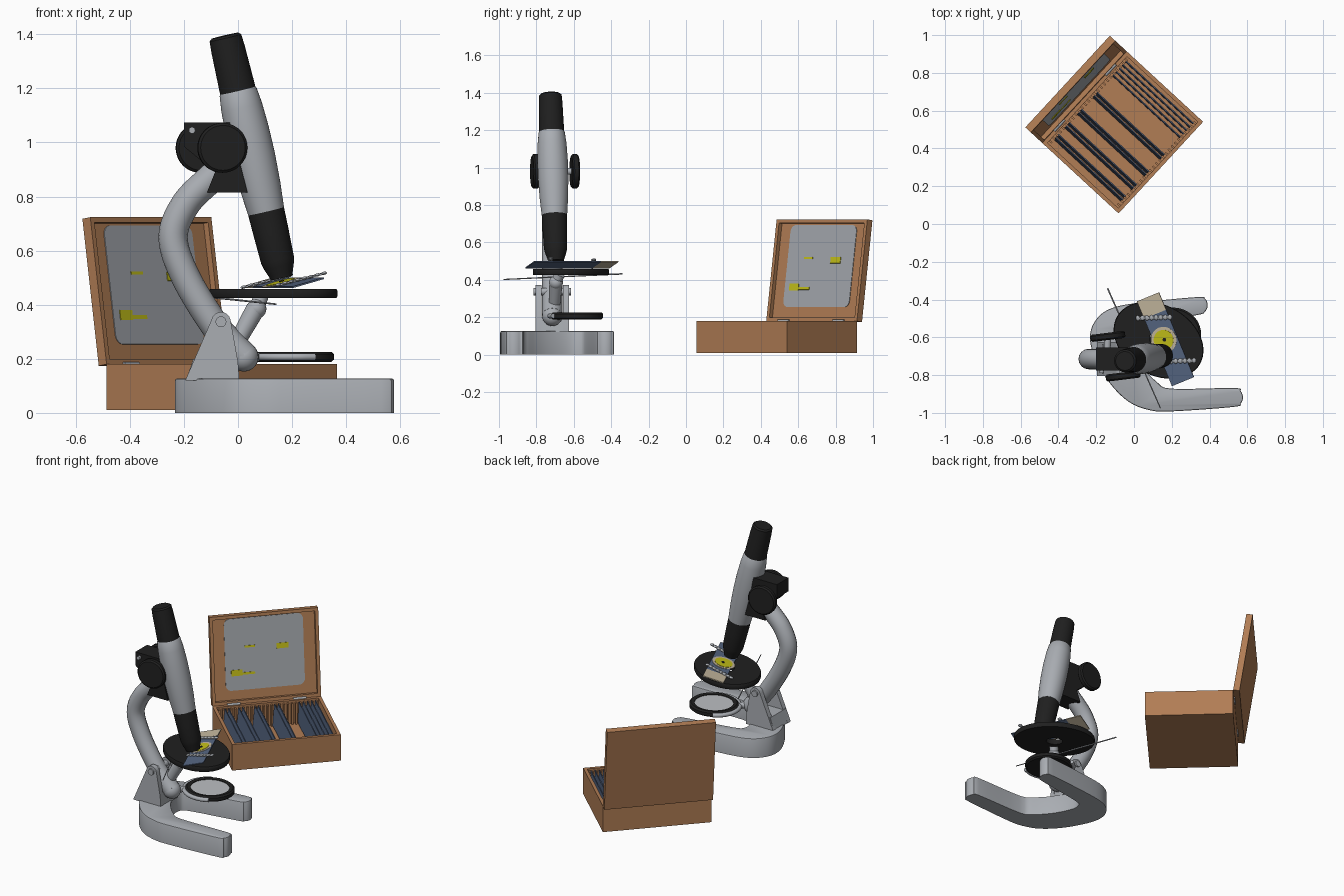
import bpy, bmesh, math
from mathutils import Matrix, Vector

if "Cube" in bpy.data.objects:
    bpy.data.objects.remove(bpy.data.objects["Cube"])
T = Matrix.Translation
def R(deg, ax): return Matrix.Rotation(math.radians(deg), 4, ax)
I = Matrix.Identity(4)

def mat(name, r, g, b):
    m = bpy.data.materials.new(name)
    m.diffuse_color = (r, g, b, 1)
    m.use_nodes = True
    m.node_tree.nodes["Principled BSDF"].inputs["Base Color"].default_value = m.diffuse_color
    return m
METAL = mat("grey_metal", .40, .42, .45)
BLACK = mat("black", .014, .014, .014)
WOOD = mat("wood", .44, .205, .09)
PAPER = mat("grey_paper", .37, .39, .42)
YELLOW = mat("yellow", .55, .52, .01)
GLASS = mat("blue_glass", .09, .13, .22)
TAN = mat("tan_label", .55, .47, .34)
MIRROR = mat("mirror_grey", .50, .52, .54)

def finish(name, bm, m, smooth=True):
    bmesh.ops.recalc_face_normals(bm, faces=bm.faces[:])
    me = bpy.data.meshes.new(name)
    bm.to_mesh(me)
    bm.free()
    me.materials.append(m)
    o = bpy.data.objects.new(name, me)
    bpy.context.collection.objects.link(o)
    if smooth:
        shade(o)
    return o

def shade(o):
    bpy.ops.object.select_all(action='DESELECT')
    o.select_set(True)
    bpy.context.view_layer.objects.active = o
    bpy.ops.object.shade_smooth_by_angle(angle=math.radians(38))

def boxes(name, lst, m, M=I):
    """lst of (x0,x1,y0,y1,z0,z1[,local matrix])"""
    bm = bmesh.new()
    for b in lst:
        L = b[6] if len(b) > 6 else I
        S = Matrix.Diagonal((b[1]-b[0], b[3]-b[2], b[5]-b[4], 1))
        C = T(((b[0]+b[1])/2, (b[2]+b[3])/2, (b[4]+b[5])/2))
        bmesh.ops.create_cube(bm, size=1, matrix=M @ L @ C @ S)
    return finish(name, bm, m, False)

def lathe(name, prof, m, M=I, n=40, closed=False):
    """revolve (r,z) profile round local z"""
    bm = bmesh.new()
    rings = [[bm.verts.new(M @ Vector((r*math.cos(2*math.pi*i/n), r*math.sin(2*math.pi*i/n), z)))
              for i in range(n)] for r, z in prof]
    pairs = list(zip(rings, rings[1:])) + ([(rings[-1], rings[0])] if closed else [])
    for a, b in pairs:
        for i in range(n):
            bm.faces.new((a[i], a[(i+1) % n], b[(i+1) % n], b[i]))
    if not closed:
        bm.faces.new(rings[0])
        bm.faces.new(rings[-1])
    return finish(name, bm, m)

def axis(p0, p1):
    p0, p1 = Vector(p0), Vector(p1)
    return T(p0) @ (p1-p0).to_track_quat('Z', 'Y').to_matrix().to_4x4()

def rod(name, p0, p1, r0, r1, m, n=20):
    L = (Vector(p1)-Vector(p0)).length
    return lathe(name, [(r0, 0), (r1, L)], m, axis(p0, p1), n)

def ball(name, p, r, m):
    bm = bmesh.new()
    bmesh.ops.create_uvsphere(bm, u_segments=24, v_segments=14, radius=r, matrix=T(p))
    return finish(name, bm, m)

def prism(name, pts, h, m, M=I, bevel=0):
    bm = bmesh.new()
    f = bm.faces.new([bm.verts.new((x, y, 0)) for x, y in pts])
    g = bmesh.ops.extrude_face_region(bm, geom=[f])
    top = [v for v in g['geom'] if isinstance(v, bmesh.types.BMVert)]
    bmesh.ops.translate(bm, vec=(0, 0, h), verts=top)
    if bevel:
        es = [e for e in bm.edges if all(v in top for v in e.verts)]
        bmesh.ops.bevel(bm, geom=es, offset=bevel, segments=2, affect='EDGES', profile=.5)
    bm.transform(M)
    return finish(name, bm, m)

def spline(pts, n=5, closed=True):
    """Catmull-Rom through points"""
    P = [Vector(p) for p in pts]
    k, out = len(P), []
    at = (lambda i: P[i % k]) if closed else (lambda i: P[max(0, min(k-1, i))])
    for i in range(k if closed else k-1):
        a, b, c, d = at(i-1), at(i), at(i+1), at(i+2)
        for j in range(n):
            t = j/n
            out.append(.5*((2*b)+(c-a)*t+(2*a-5*b+4*c-d)*t*t+(3*b-a-3*c+d)*t**3))
    return out if closed else out+[P[-1]]

def pipe(name, pts, r, m):
    cu = bpy.data.curves.new(name, 'CURVE')
    cu.dimensions = '3D'
    cu.bevel_depth, cu.bevel_resolution, cu.use_fill_caps = r, 6, True
    path = spline(pts, 8, False)
    s = cu.splines.new('POLY')
    s.points.add(len(path)-1)
    for q, p in zip(s.points, path):
        q.co = (*p, 1)
    o = bpy.data.objects.new(name, cu)
    bpy.context.collection.objects.link(o)
    cu.materials.append(m)
    bpy.ops.object.select_all(action='DESELECT')
    o.select_set(True)
    bpy.context.view_layer.objects.active = o
    bpy.ops.object.convert(target='MESH')
    shade(bpy.context.view_layer.objects.active)

def rounded(w, h, r):
    return [(sx*(w-r)+r*math.cos(a), sy*(h-r)+r*math.sin(a))
            for k, (sx, sy) in enumerate([(1, 1), (-1, 1), (-1, -1), (1, -1)])
            for a in [math.radians(90*k+18*j) for j in range(6)]]

# ---------- slide case ----------
W, D, H = .33, .275, .18
C = T((-.06, .485, 0)) @ R(47.3, 'Z')
w = .02
boxes("case_box", [(-W, W, -D, D, .01, .03), (-W, W, -D, -D+w, .03, H), (-W, W, D-w, D, .03, H),
                   (-W, -W+w, -D+w, D-w, .03, H), (W-w, W, -D+w, D-w, .03, H)], WOOD, C)
# slotted racks along front and back walls
boxes("slide_rack_teeth", [(x-.005, x+.005, min(s*.237, s*.256), max(s*.237, s*.256), .03, .168)
                           for s in (-1, 1) for x in [-.295+.0246*i for i in range(25)]], WOOD, C)
# stored slides: a leaning group and an upright group
lean = [(x, 5) for x in (-.272, -.250, -.188, -.165, -.090, -.070, .030, .052)]
boxes("stored_slides", [(-.003, .003, -.243, .243, 0, .137, T((x, 0, .036)) @ R(a, 'Y'))
      for x, a in lean + [(.185+.025*i, 2) for i in range(5)]], GLASS, C)
# lid, leaning back on the hinge
LM = C @ T((0, D, H)) @ R(-8.6, 'X')
h = .55
boxes("case_lid", [(-W, W, .024, .04, 0, h), (-W, W, 0, .024, 0, w), (-W, W, 0, .024, h-w, h),
                   (-W, -W+w, 0, .024, w, h-w), (W-w, W, 0, .024, w, h-w)], WOOD, LM)
prism("lid_paper", rounded(.24, .222, .035), .003, PAPER, LM @ T((0, .024, .3)) @ R(90, 'X'))
boxes("paper_marks", [(x0, x1, .018, .022, z0, z1) for x0, x1, z0, z1 in
      [(-.205, -.138, .168, .205), (-.138, -.06, .172, .186), (-.12, -.057, .338, .350),
       (.075, .147, .315, .348)]], YELLOW, LM)
for i, s in enumerate((-.2, .2)):
    lathe("hinge_%d" % i, [(.009, -.04), (.009, .04)], METAL,
          C @ T((s, D-.002, H)) @ R(90, 'Y'), 12)

# ---------- microscope base ----------
outline = [(.39, -.43), (.375, -.395), (.33, -.387), (0, -.42), (-.14, -.455), (-.21, -.52), (-.233, -.6),
           (-.21, -.7), (-.13, -.84), (-.03, -.94), (.08, -.985), (.2, -.992), (.53, -.968), (.565, -.95),
           (.577, -.92), (.565, -.885), (.53, -.868), (.2, -.872), (.12, -.835), (.04, -.75), (-.02, -.64),
           (-.025, -.57), (.03, -.535), (.33, -.483), (.375, -.465)]
prism("horseshoe_base", [p[:2] for p in spline([(x, y, 0) for x, y in outline], 4)], .127, METAL, I, .008)

# ---------- foot clevis and arm ----------
Y = -.715
XZ = lambda y: T((0, y, 0)) @ R(90, 'X')   # profile in x-z, extruded towards -y
cap = [(-.063+.036*math.cos(math.radians(a)), .337+.036*math.sin(math.radians(a))) for a in range(10, 171, 20)]
side = [(-.195, .12), (.005, .12), (0, .19)] + cap
for nm, y in (("clevis_front", Y-.058), ("clevis_back", Y+.09)):
    prism(nm, side, .032, METAL, XZ(y))
prism("foot_block", [(-.193, .12), (.004, .12), (-.005, .2), (-.165, .2)], .16, METAL, XZ(Y+.08))
rod("pivot_pin", (-.063, Y-.1, .337), (-.063, Y+.1, .337), .02, .02, METAL)
pipe("curved_arm", [(-.06, Y, .9), (-.11, Y, .858), (-.195, Y, .77), (-.24, Y, .65), (-.195, Y, .505),
                    (-.09, Y, .33), (-.02, Y, .25), (.02, Y, .21)], .054, METAL)
ball("mirror_boss", (.022, Y, .207), .054, METAL)
rod("stage_limb", (-.01, Y+.01, .25), (.065, Y+.02, .385), .03, .036, METAL)
ball("stage_limb_end", (.068, Y+.02, .385), .037, METAL)
rod("stage_post", (.068, Y+.02, .385), (.085, Y+.04, .43), .028, .028, METAL)

# ---------- tube ----------
A = axis((-.048, -.725, 1.393), (.162, -.695, .498))
lathe("eyepiece", [(.05, -.002), (.060, .006), (.063, .05), (.067, .21)], BLACK, A)
lathe("tube_body", [(.066, .205), (.070, .212), (.077, .27), (.081, .36), (.081, .46), (.076, .57), (.068, .665)], METAL, A)
lathe("objective", [(.062, .655), (.068, .66), (.066, .74), (.062, .85), (.056, .875), (.045, .905), (.042, .918),
                    (.02, .918)], BLACK, A)

# ---------- focus block and knobs ----------
prism("focus_block", [(-.2, 1.073), (-.03, 1.073), (.035, .815), (-.115, .815), (-.085, .89), (-.2, .985)],
      .12, BLACK, XZ(-.655))
for nm, p in (("focus_knob_front", (-.058, -.805, .98)), ("focus_knob_back", (-.138, -.595, .98))):
    lathe(nm, [(.083, -.019), (.092, -.011), (.092, .011), (.083, .019)], BLACK, T(p) @ R(7, 'Z') @ R(90, 'X'), 48)
rod("front_knob_axle", (-.058, -.80, .98), (-.065, -.7, .98), .018, .018, METAL)
rod("back_knob_axle", (-.138, -.6, .98), (-.145, -.7, .98), .018, .018, METAL)
rod("block_screw", (-.17, -.79, 1.045), (-.17, -.76, 1.045), .012, .012, METAL)

# ---------- stage ----------
lathe("stage_disc", [(.045/.22, .425), (.985, .425), (1, .432), (1, .452), (.985, .458), (.045/.22, .458)], BLACK,
      T((.13, -.615, 0)) @ R(-30, 'Z') @ Matrix.Diagonal((.253, .185, 1, 1)), 56, True)
rod("thin_needle", (-.14, -.34, .432), (.14, -.975, .402), .004, .003, METAL, 8)
SM = T((.167, -.61, .481)) @ R(22.4, 'Z') @ R(-15, 'Y')
boxes("specimen_slide", [(-.065, .065, -.243, .143, -.003, .003)], GLASS, SM)
boxes("slide_label", [(-.065, .065, .143, .243, -.003, .004)], TAN, SM)
lathe("cover_glass", [(.07, .003), (.07, .005)], TAN, SM @ T((-.01, 0, 0)), 32)
lathe("specimen", [(.054, .005), (.054, .007)], YELLOW, SM @ T((-.01, 0, 0)), 24)
lathe("specimen_core", [(.01, .007), (.01, .009)], BLACK, SM @ T((-.005, 0, 0)), 12)
for nm, x, y in (("stage_clip_back", -.012, .129), ("stage_clip_front", .02, -.132)):
    K = SM @ T((x, y, .008)) @ R(-20, 'Z')
    boxes(nm, [(-.092, .092, -.009, .009, -.003, .004)], METAL, K)
    bm = bmesh.new()
    for i in range(8):
        bmesh.ops.create_uvsphere(bm, u_segments=10, v_segments=6, radius=.012,
                                  matrix=K @ T((-.087+.0249*i, 0, .001)) @ Matrix.Diagonal((1, 1.2, .5, 1)))
    finish(nm + "_beads", bm, METAL)

# ---------- mirror ----------
MM = T((.205, -.582, .207)) @ Matrix.Diagonal((1, .93, 1, 1))
lathe("mirror_frame", [(.118, .016), (.14, .019), (.15, .01), (.15, -.01), (.14, -.018), (.02, -.018), (.02, .005),
                       (.118, .005)], BLACK, MM, 48, True)
lathe("mirror_glass", [(.12, 0), (.12, .012)], MIRROR, MM, 48)
pipe("mirror_fork", [MM @ Vector((.158*math.cos(a), .158*math.sin(a), 0))
                     for a in [math.radians(120+20*i) for i in range(10)]], .013, METAL)
rod("mirror_stem", (.03, Y, .207), (.075, -.66, .207), .03, .016, METAL)
